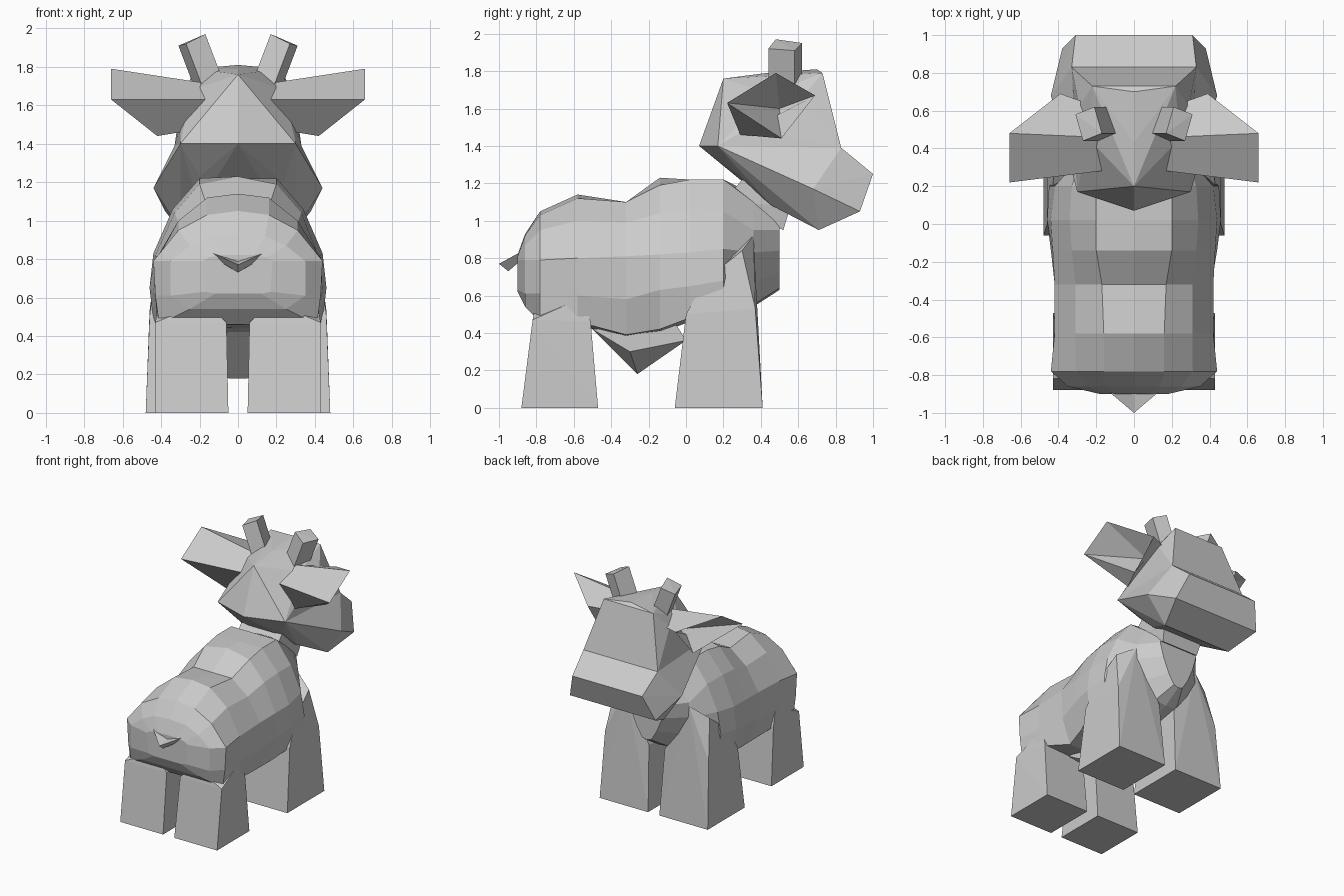
import bpy, bmesh
from mathutils import Vector


def finish(bm, name):
    bmesh.ops.recalc_face_normals(bm, faces=bm.faces)
    me = bpy.data.meshes.new(name)
    bm.to_mesh(me)
    bm.free()
    ob = bpy.data.objects.new(name, me)
    bpy.context.collection.objects.link(ob)
    return ob


def flip(pts):
    return [(-x, y, z) for x, y, z in pts]


def hull(name, pts):
    """Faceted solid wrapped around a few corner points."""
    bm = bmesh.new()
    for p in pts:
        bm.verts.new(p)
    bmesh.ops.remove_doubles(bm, verts=bm.verts, dist=0.001)
    r = bmesh.ops.convex_hull(bm, input=bm.verts)
    junk = {g for g in r["geom_interior"] + r["geom_unused"] if isinstance(g, bmesh.types.BMVert)}
    bmesh.ops.delete(bm, geom=list(junk), context='VERTS')
    bmesh.ops.dissolve_limit(bm, angle_limit=0.02, verts=bm.verts, edges=bm.edges)
    return finish(bm, name)


def sym_hull(name, half):
    return hull(name, half + flip(half))


def pair(name, pts, build=hull):
    build(name + "_right", pts)
    build(name + "_left", flip(pts))


def body(name, sections):
    """Loft of mirrored half sections (x, z) along y, bottom to top."""
    bm = bmesh.new()
    rings = []
    for y, half in sections:
        loop = half + [(-x, z) for x, z in half[-2:0:-1]]
        rings.append([bm.verts.new((x, y, z)) for x, z in loop])
    n = len(rings[0])
    for a, b in zip(rings, rings[1:]):
        for i in range(n):
            j = (i + 1) % n
            bm.faces.new((a[i], a[j], b[j], b[i]))
    bm.faces.new(rings[0])
    bm.faces.new(rings[-1])
    return finish(bm, name)


def ear(name, pts):
    """Open funnel: 4 mouth corners, 4 base corners, 1 deep inner point."""
    bm = bmesh.new()
    v = [bm.verts.new(p) for p in pts]
    for i in range(4):
        j = (i + 1) % 4
        bm.faces.new((v[i], v[j], v[4 + j], v[4 + i]))
        bm.faces.new((v[j], v[i], v[8]))
    bm.faces.new(v[4:8])
    return finish(bm, name)


# Torso, from rump to chest
body("torso", [
    (-0.90, [(0, .62), (.12, .62), (.17, .63), (.18, .79), (.15, .81), (.08, .82), (0, .82)]),
    (-0.86, [(0, .54), (.25, .54), (.35, .61), (.35, .79), (.25, .87), (.14, .92), (0, .93)]),
    (-0.78, [(0, .46), (.41, .46), (.43, .61), (.44, .79), (.31, .95), (.16, 1.03), (0, 1.05)]),
    (-0.58, [(0, .44), (.42, .46), (.42, .6), (.42, .8), (.31, 1.0), (.16, 1.12), (0, 1.14)]),
    (-0.32, [(0, .38), (.34, .39), (.41, .58), (.42, .81), (.31, .99), (.17, 1.1), (0, 1.10)]),
    (-0.14, [(0, .40), (.38, .42), (.44, .63), (.43, .82), (.33, 1.04), (.2, 1.19), (0, 1.23)]),
    (0.02, [(0, .46), (.44, .48), (.46, .65), (.44, .83), (.34, 1.06), (.2, 1.22), (0, 1.22)]),
    (0.20, [(0, .49), (.43, .52), (.45, .68), (.42, .85), (.33, 1.05), (.2, 1.22), (0, 1.22)]),
    (0.36, [(0, .54), (.10, .55), (.20, .68), (.28, .83), (.28, .95), (.18, 1.10), (0, 1.14)]),
    (0.50, [(0, .63), (.04, .64), (.09, .72), (.14, .84), (.17, .95), (.13, 1.03), (0, 1.05)]),
])

# Neck, running up into the head
sym_hull("neck", [(.18, .20, 1.1), (.16, .52, .95), (.18, .30, 1.22), (.18, .56, 1.08)])

# Head: cranium and muzzle with a step at the nose bridge
sym_hull("cranium", [
    (0, .07, 1.40), (.30, .17, 1.40), (0, .2, 1.76), (.1, .42, 1.76), (0, .43, 1.79),
    (.24, .45, 1.68), (.30, .34, 1.50), (0, .70, 1.81), (.22, .73, 1.79),
    (.29, .62, 1.66), (.33, .83, 1.39)])
sym_hull("muzzle", [
    (0, .07, 1.40), (.30, .17, 1.40), (.33, .83, 1.39), (.31, 1.0, 1.25),
    (.38, .93, 1.05), (.44, .68, 1.17), (.30, .71, .95), (.2, .30, 1.23),
    (.2, .46, 1.08)])

# Ears
pair("ear", [(.66, .22, 1.63), (.66, .48, 1.79), (.39, .69, 1.67), (.42, .51, 1.44),
             (.10, .29, 1.63), (.2, .46, 1.72), (.25, .64, 1.66), (.30, .29, 1.46),
             (.30, .50, 1.60)], ear)

# Horns: turned square bars leaning outward
axis = Vector((.08, 0, .21))
base = [Vector(p) for p in ((.09, .48, 1.76), (.19, .44, 1.71), (.23, .58, 1.70), (.13, .62, 1.74))]
pair("horn", [tuple(p) for p in base] + [tuple(p + axis) for p in base])

# Legs, tapering into the haunches and shoulders
pair("back_leg", [
    (.05, -.88, 0), (.43, -.88, 0), (.05, -.47, 0), (.43, -.47, 0),
    (.06, -.82, .47), (.43, -.82, .47), (.06, -.51, .46), (.42, -.51, .46),
    (.17, -.80, .58), (.41, -.55, .59)])
pair("front_leg", [
    (.05, -.06, 0), (.48, -.06, 0), (.05, .41, 0), (.48, .41, 0),
    (.07, .0, .48), (.46, .0, .50), (.07, .37, .52), (.46, .37, .53),
    (.28, .36, .92), (.42, .30, .84), (.44, .1, .68)])

# Udder under the belly
sym_hull("udder", [(.2, -.50, .42), (.2, 0, .36), (.2, -.05, .44), (.2, -.3, .30), (.05, -.26, .18)])

# Short tail, a downward chevron
pair("tail", [(.13, -.89, .83), (0, -.89, .79), (0, -1.0, .77), (0, -.95, .73), (.10, -.88, .79)])
